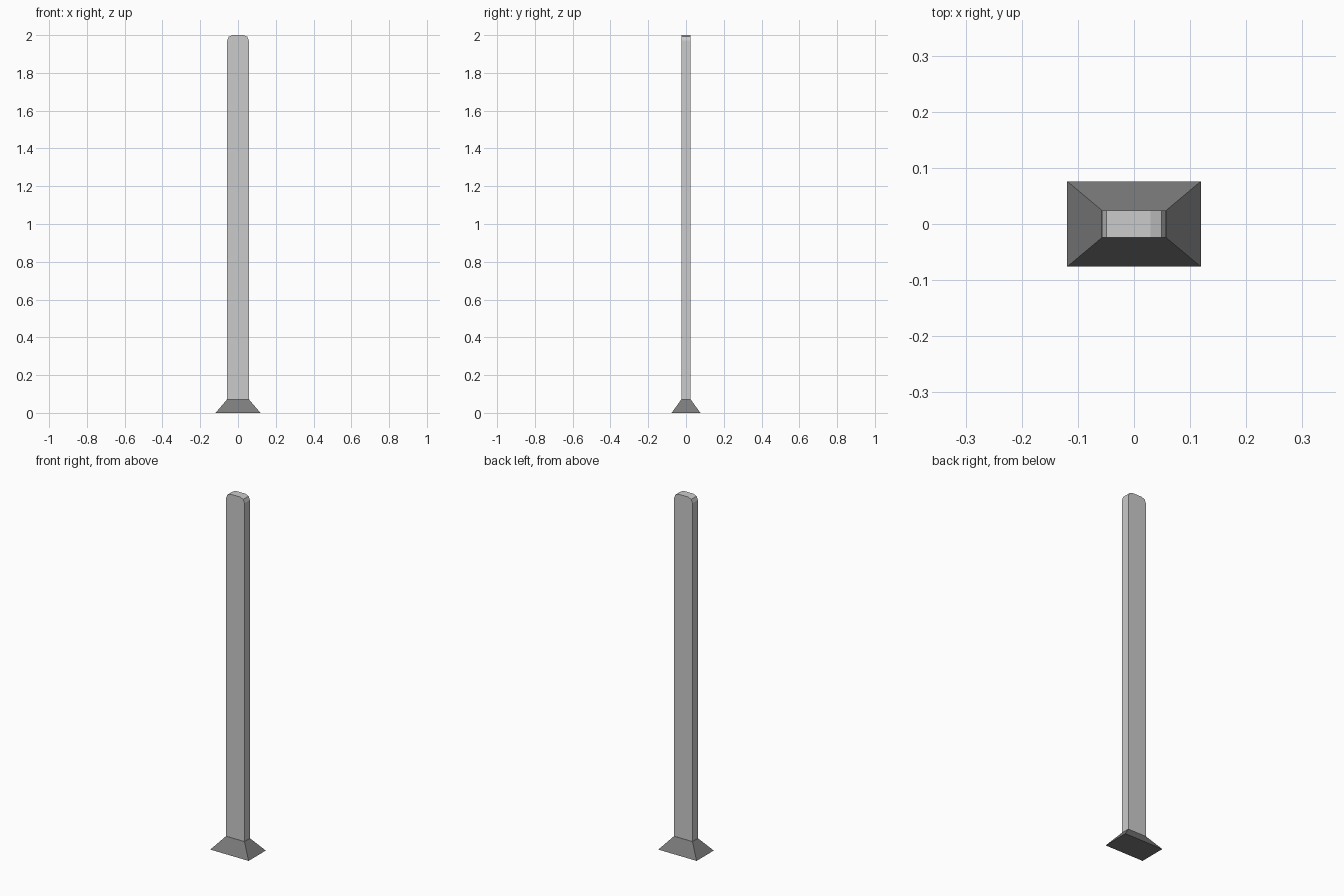
import bpy, math

if "Cube" in bpy.data.objects:
    bpy.data.objects.remove(bpy.data.objects["Cube"])

HX, HY = 0.057, 0.024      # post half width and half depth
FOOT_X, FOOT_Y = 0.119, 0.076
FOOT_H, TOP, R = 0.072, 2.0, 0.028


def make_object(name, verts, faces):
    mesh = bpy.data.meshes.new(name)
    mesh.from_pydata(verts, [], faces)
    mesh.update()
    obj = bpy.data.objects.new(name, mesh)
    bpy.context.collection.objects.link(obj)
    return obj


def loft(name, lower, upper):
    """Close two matching counter-clockwise loops into a solid."""
    n = len(lower)
    sides = [(i, (i + 1) % n, n + (i + 1) % n, n + i) for i in range(n)]
    caps = [tuple(reversed(range(n))), tuple(range(n, 2 * n))]
    return make_object(name, lower + upper, sides + caps)


def rectangle(hx, hy, z):
    return [(-hx, -hy, z), (hx, -hy, z), (hx, hy, z), (-hx, hy, z)]


# Flared foot
foot = loft("flared_foot", rectangle(FOOT_X, FOOT_Y, 0),
            rectangle(HX + 0.0005, HY + 0.0005, FOOT_H))
dark = bpy.data.materials.new("dark_grey")
dark.diffuse_color = (0.2, 0.2, 0.2, 1)
dark.use_nodes = True
dark.node_tree.nodes["Principled BSDF"].inputs["Base Color"].default_value = dark.diffuse_color
foot.data.materials.append(dark)

# Flat post: front outline with two-segment rounded top corners
outline = [(-HX, FOOT_H), (HX, FOOT_H)]
for side, angles in ((1, (0, 45, 90)), (-1, (90, 135, 180))):
    for a in map(math.radians, angles):
        outline.append((side * (HX - R) + R * math.cos(a),
                        TOP - R + R * math.sin(a)))
back = [(x, HY, z) for x, z in outline]
front = [(x, -HY, z) for x, z in outline]
# Outline runs counter-clockwise seen from the front, so loft back to front
loft("post", back, front)
